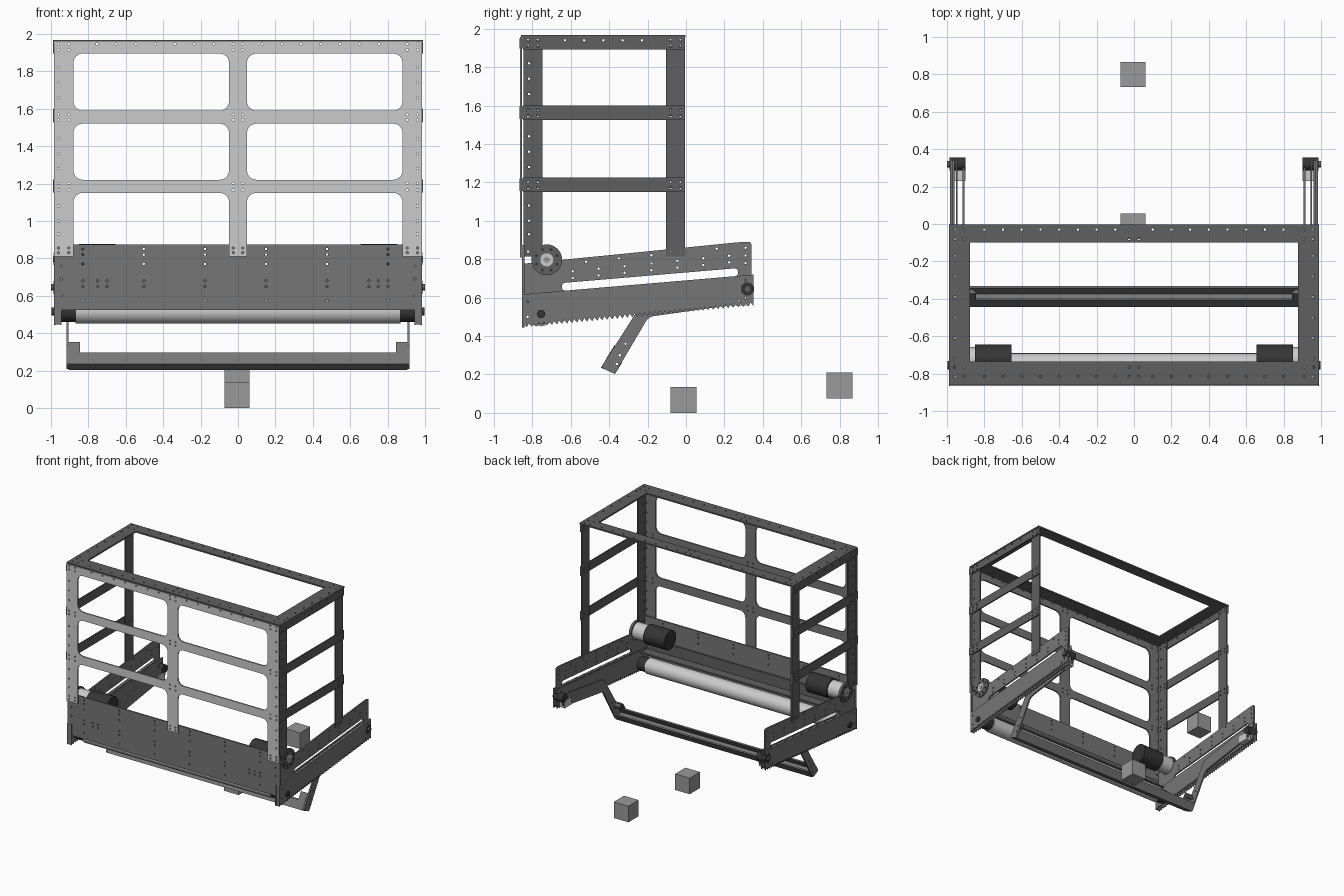
import bpy, math
from mathutils import Matrix, Vector

if "Cube" in bpy.data.objects:
    bpy.data.objects.remove(bpy.data.objects["Cube"])

AXES = {'XZ': Matrix(((1, 0, 0), (0, 0, -1), (0, 1, 0))),
        'YZ': Matrix(((0, 0, 1), (1, 0, 0), (0, 1, 0))),
        'XY': Matrix.Identity(3)}
SHADES = {"black": .035, "dark": .115, "plate": .18, "mid": .32, "pale": .52, "light": .72}


def paint(ob, shade):
    m = bpy.data.materials.get(shade) or bpy.data.materials.new(shade)
    m.diffuse_color = (SHADES[shade],) * 3 + (1,)
    m.use_nodes = True
    m.node_tree.nodes["Principled BSDF"].inputs["Base Color"].default_value = m.diffuse_color
    ob.data.materials.clear()
    ob.data.materials.append(m)


def rounded(pts, seg=6):
    """Polygon whose points may carry a third value: the corner radius."""
    out, n = [], len(pts)
    for i, p in enumerate(pts):
        c = Vector(p[:2])
        if len(p) < 3:
            out.append(c)
            continue
        a = (Vector(pts[i - 1][:2]) - c).normalized()
        b = (Vector(pts[(i + 1) % n][:2]) - c).normalized()
        half = a.angle(b) / 2
        d, w = p[2] / math.tan(half), math.sin(half)
        for k in range(seg + 1):
            t = k / seg
            k0, k1, k2 = (1 - t) ** 2, 2 * w * t * (1 - t), t * t
            out.append((k0 * (c + a * d) + k1 * c + k2 * (c + b * d)) / (k0 + k1 + k2))
    return out


def rect(u0, u1, v0, v1, r=0):
    pts = [(u0, v0), (u1, v0), (u1, v1), (u0, v1)]
    return [p + (r,) for p in pts] if r else pts


def plate(name, shade, plane, pos, thick, outline, windows=(), holes=(), r=0.0065):
    """Flat plate with cut-outs and drilled holes, standing at pos along its normal."""
    cu = bpy.data.curves.new(name, 'CURVE')
    cu.dimensions, cu.fill_mode, cu.extrude = '2D', 'BOTH', thick / 2
    loops = [rounded(outline)] + [rounded(w) for w in windows]
    for u, v in holes:
        loops.append([Vector((u + r * math.cos(k * math.pi / 4), v + r * math.sin(k * math.pi / 4)))
                      for k in range(8)])
    for lp in loops:
        sp = cu.splines.new('POLY')
        sp.points.add(len(lp) - 1)
        for q, p in zip(sp.points, lp):
            q.co = (p.x, p.y, 0, 1)
        sp.use_cyclic_u = True
    tmp = bpy.data.objects.new(name + "_profile", cu)
    bpy.context.collection.objects.link(tmp)
    me = bpy.data.meshes.new_from_object(tmp.evaluated_get(bpy.context.evaluated_depsgraph_get()))
    bpy.data.objects.remove(tmp)
    me.transform(AXES[plane].to_4x4())
    me.shade_smooth()
    me.set_sharp_from_angle(angle=math.radians(30))
    ob = bpy.data.objects.new(name, me)
    bpy.context.collection.objects.link(ob)
    ob.location[{'YZ': 0, 'XZ': 1, 'XY': 2}[plane]] = pos
    paint(ob, shade)


def rod(name, shade, x0, x1, y, z, r, sides=32):
    """Cylinder along x."""
    bpy.ops.mesh.primitive_cylinder_add(vertices=sides, radius=r, depth=abs(x1 - x0),
                                        location=((x0 + x1) / 2, y, z), rotation=(0, math.pi / 2, 0))
    bpy.context.object.name = name
    bpy.ops.object.shade_smooth_by_angle(angle=math.radians(35))
    paint(bpy.context.object, shade)


def box(name, shade, x0, x1, y0, y1, z0, z1):
    bpy.ops.mesh.primitive_cube_add(size=1, location=((x0 + x1) / 2, (y0 + y1) / 2, (z0 + z1) / 2))
    bpy.context.object.scale = (abs(x1 - x0), y1 - y0, z1 - z0)
    bpy.context.object.name = name
    paint(bpy.context.object, shade)


def cluster(us, vs):
    return [(u, v) for u in us for v in vs]


# loose cubes
box("floor_cube", "mid", -0.073, 0.062, -0.08, 0.055, 0, 0.135)
box("raised_cube", "mid", -0.073, 0.062, 0.732, 0.867, 0.075, 0.21)

# front grid with rounded windows, open towards the bottom: pale face on a dark backing
R = 0.05
outline = [(-.985, .81), (-.88, .81), (-.88, 1.15, R), (-.048, 1.15, R), (-.048, .81), (.048, .81),
           (.048, 1.15, R), (.88, 1.15, R), (.88, .81), (.985, .81), (.985, 1.958), (-.985, 1.958)]
wins = [rect(a, b, c, d, R) for a, b in ((-.88, -.048), (.048, .88)) for c, d in ((1.22, 1.52), (1.59, 1.895))]
nodes = (.83, .855, 1.165, 1.2, 1.54, 1.57, 1.915, 1.945)
holes = cluster((-.96, -.905, -.025, .025, .905, .96), nodes)
holes += cluster((-.96, .96), [.93, 1.0, 1.08, 1.28, 1.36, 1.44, 1.66, 1.74, 1.82])
holes += [(s * (.13 + .104 * i), 1.945) for s in (-1, 1) for i in range(7)]
plate("front_grid", "pale", 'XZ', -.863, .004, outline, wins, holes)
plate("front_grid_backing", "plate", 'XZ', -.857, .008, outline, wins, holes)

# lower front panel with corner tabs
cols = [-.83 + .3265 * i for i in range(6)]
plate("front_panel", "plate", 'XZ', -.847, .012,
      [(-.985, .445, .01), (-.945, .445, .01), (-.945, .525), (.945, .525), (.945, .445, .01),
       (.985, .445, .01), (.985, .875), (-.985, .875)], (),
      cluster(cols, (.85, .82, .77, .68, .65, .575)) +
      cluster((-.75, -.70, .70, .75), (.65, .68)) + cluster((-.945, .945), (.6, .69, .76)))

# angle beam behind the front panel, above the roller
plate("rear_angle_beam", "dark", 'YZ', 0, 1.88,
      [(-.84, .60), (-.75, .60), (-.75, .612), (-.828, .612), (-.828, .70), (-.84, .70)])

# top ring
ring = [(s * (.1 + .1 * i), y) for s in (-1, 1) for i in range(8) for y in (-.03, -.815)]
ring += cluster((-.96, -.91, -.025, .025, .91, .96), (-.08, -.03, -.815, -.765))
ring += [(s * .96, -.17 - .11 * i) for s in (-1, 1) for i in range(6)]
plate("top_frame", "dark", 'XY', 1.961, .012, rect(-.99, .99, -.858, -.003),
      [rect(-.878, .878, -.735, -.1)], ring)


def top_z(y):
    return .861 + .0995 * y


def slot_z(y):
    return .69 + .085 * y


# toothed outline of the lower side plates
N = 46
saw = []
for i in range(N):
    y = .352 - 1.207 * i / N
    z = .557 - .114 * i / N
    saw += [(y, z), (y - .6 * 1.207 / N, z + .018)]
toothed = [(-.855, .443), (-.855, .617), (.352, .72)] + saw

for s, side in ((-1, "left"), (1, "right")):
    # cage posts and rungs
    for nm, a in (("front", -.847), ("rear", -.105)):
        hs = cluster((a + .025, a + .075), (.84,) + nodes[2:])
        if nm == "front":
            hs += [(a + .03, z) for z in (.93, 1.0, 1.08, 1.28, 1.36, 1.44, 1.66, 1.74, 1.82)]
        plate(f"{side}_{nm}_post", "dark", 'YZ', s * .972, .01, rect(a, a + .1, .815, 1.957), (), hs)
    for nm, z0, z1 in (("lower", 1.15, 1.225), ("middle", 1.525, 1.6), ("top", 1.893, 1.955)):
        hs = cluster((-.822, -.772, -.08, -.03), ((z0 + z1) / 2 - .016, (z0 + z1) / 2 + .016))
        if nm == "top":
            hs += [(-.63 + .1 * i, 1.94) for i in range(5)]
        plate(f"{side}_{nm}_rung", "dark", 'YZ', s * .982, .01, rect(-.85, -.004, z0, z1), (), hs)
        # corner bracket wrapping the front grid
        box(f"{side}_{nm}_bracket", "dark", s * .98, s * .989, -.866, -.845, z0 + .005, z1 - .005)

    # slotted upper side plate
    hs = [(y, top_z(y) - d) for y in (-.59, -.455, -.32, -.18, -.045, .09, .225) for d in (.065, .10)]
    hs += [(-.52 + .17 * i, top_z(-.52 + .17 * i) - .022) for i in range(5)]
    hs += cluster((.31,), (.78, .82, .86))
    plate(f"{side}_slotted_plate", "plate", 'YZ', s * .966, .012,
          [(-.85, .56), (.34, .66), (.34, .89, .012), (.29, .89), (-.85, top_z(-.85))],
          [[(-.646, slot_z(-.646), .018), (.271, slot_z(.271), .018),
            (.271, slot_z(.271) + .041, .018), (-.646, slot_z(-.646) + .041, .018)]], hs)
    # toothed lower side plates, outer and inner
    th = [(-.825, .58), (-.825, .50), (.31, .69), (.31, .65), (.31, .60), (.275, .585)]
    plate(f"{side}_toothed_plate", "plate", 'YZ', s * .979, .012, toothed, (), th)
    plate(f"{side}_inner_toothed_plate", "plate", 'YZ', s * .948, .01, toothed, (), th)

    # swing arm, pivot and spacer block
    plate(f"{side}_swing_arm", "plate", 'YZ', s * .912, .012,
          [(-.443, .235, .015), (-.37, .203, .015), (-.195, .50, .06), (.33, .575, .03),
           (.345, .68, .04), (-.21, .60, .05)], (), [(-.345, .30), (-.315, .36), (-.36, .255)])
    rod(f"{side}_arm_pivot", "black", s * .90, s * .986, .32, .645, .035)
    rod(f"{side}_pivot_bolt", "dark", s * .985, s * 1.0, .32, .645, .018, 16)
    box(f"{side}_spacer_block", "light", s * .90, s * .96, .23, .32, .56, .62)

    # end lug of the cross bar
    plate(f"{side}_bar_lug", "plate", 'YZ', s * .875, .062,
          [(-.414, .285), (-.404, .28), (-.362, .348), (-.372, .353)])
    rod(f"{side}_lug_roller", "dark", s * .855, s * .918, -.365, .325, .018, 16)

    # drive motor: dark body, pale gearbox, hub disc with bolts
    rod(f"{side}_motor_body", "black", s * .655, s * .85, -.725, .797, .08)
    rod(f"{side}_motor_gearbox", "light", s * .85, s * .962, -.725, .797, .068)
    rod(f"{side}_hub_disc", "dark", s * .96, s * .981, -.725, .797, .08)
    rod(f"{side}_hub", "light", s * .98, s * .987, -.725, .797, .034)
    rod(f"{side}_hub_cap", "mid", s * .98, s * .989, -.725, .797, .016)
    for k in range(8):
        t = k * math.pi / 4 + .39
        rod(f"{side}_hub_bolt_{k}", "black", s * .98, s * .985, -.725 + .058 * math.cos(t),
            .797 + .058 * math.sin(t), .008, 8)

    # roller bearing and axle bolt
    rod(f"{side}_roller_bearing", "black", s * .87, s * .945, -.755, .515, .055)
    rod(f"{side}_axle_bolt", "black", s * .94, s * .998, -.755, .515, .022, 16)

# long roller
rod("roller", "light", -.87, .87, -.755, .515, .064, 48)

# U-shaped cross bar joining the arms, aligned with the arm tips
plate("cross_bar", "plate", 'YZ', 0, 1.81,
      [(-.443, .235), (-.37, .203), (-.332, .262), (-.342, .268), (-.374, .216),
       (-.430, .241), (-.396, .29), (-.406, .296)])
